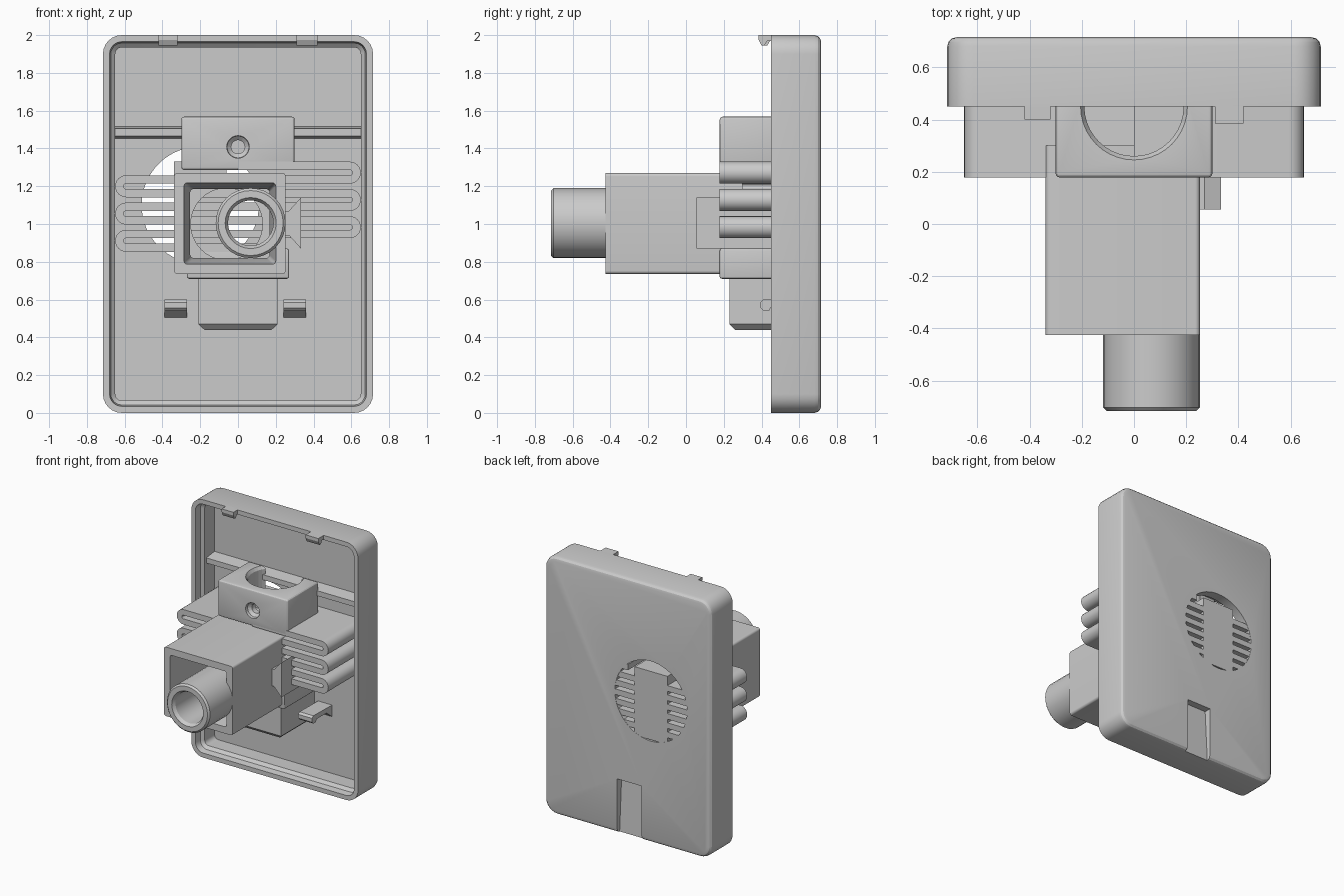
import bpy, bmesh
from math import sin, cos, pi
from mathutils import Vector

if "Cube" in bpy.data.objects:
    bpy.data.objects.remove(bpy.data.objects["Cube"])


def finish(name, bm):
    bmesh.ops.recalc_face_normals(bm, faces=bm.faces)
    me = bpy.data.meshes.new(name)
    bm.to_mesh(me)
    bm.free()
    ob = bpy.data.objects.new(name, me)
    bpy.context.collection.objects.link(ob)
    return ob


def activate(ob):
    bpy.ops.object.select_all(action='DESELECT')
    ob.select_set(True)
    bpy.context.view_layer.objects.active = ob


def smooth(ob):
    activate(ob)
    bpy.ops.object.shade_smooth_by_angle(angle=0.5)


def loft(name, rings, closed=False):
    """Skin a list of equal-length point rings; cap the ends unless closed."""
    bm = bmesh.new()
    loops = [[bm.verts.new(p) for p in r] for r in rings]
    pairs = list(zip(loops, loops[1:])) + ([(loops[-1], loops[0])] if closed else [])
    for a, b in pairs:
        for i in range(len(a)):
            j = (i + 1) % len(a)
            bm.faces.new((a[i], a[j], b[j], b[i]))
    if not closed:
        bm.faces.new(loops[0])
        bm.faces.new(loops[-1])
    return finish(name, bm)


def prism(name, pts, axis, a, b):
    """Extrude a 2D profile: axis y takes (x,z), axis x takes (y,z), axis z takes (x,y)."""
    put = {'x': lambda p, d: (d, p[0], p[1]), 'y': lambda p, d: (p[0], d, p[1]),
           'z': lambda p, d: (p[0], p[1], d)}[axis]
    return loft(name, [[put(p, d) for p in pts] for d in (a, b)])


def circle(cx, cy, r, n=40):
    return [(cx + r * cos(2 * pi * i / n), cy + r * sin(2 * pi * i / n)) for i in range(n)]


def rrect(x0, x1, z0, z1, r, n=6):
    pts = []
    for k, (cx, cz) in enumerate([(x1 - r, z1 - r), (x0 + r, z1 - r), (x0 + r, z0 + r), (x1 - r, z0 + r)]):
        for i in range(n + 1):
            t = (k + i / n) * pi / 2
            pts.append((cx + r * cos(t), cz + r * sin(t)))
    return pts


def at_y(pts, y):
    return [(p[0], y, p[1]) for p in pts]


def box(name, x, y, z, bevel=0):
    ob = prism(name, [(x[0], z[0]), (x[1], z[0]), (x[1], z[1]), (x[0], z[1])], 'y', *y)
    if bevel:
        m = ob.modifiers.new('bevel', 'BEVEL')
        m.width, m.segments = bevel, 3
        activate(ob)
        bpy.ops.object.modifier_apply(modifier='bevel')
        smooth(ob)
    return ob


def cut(ob, *cutters):
    activate(ob)
    for c in cutters:
        c.hide_render = True
        m = ob.modifiers.new('cut', 'BOOLEAN')
        m.operation, m.solver, m.object = 'DIFFERENCE', 'EXACT', c
        bpy.ops.object.modifier_apply(modifier=m.name)
        bpy.data.objects.remove(c)
    smooth(ob)


# wall plate: shallow tray open to the front, stepped rim, rounded back edge
def plate_ring(inset, y):
    return at_y(rrect(-.715 + inset, .715 - inset, inset, 2 - inset, max(.1 - inset, .025)), y)


plate = loft('wall_plate', [plate_ring(*p) for p in [
    (.065, .64), (.065, .52), (.042, .50), (.035, .45), (0, .45),
    (0, .68), (.005, .698), (.017, .71), (.035, .715)]])
cut(plate,
    prism('hole_cutter', circle(-.2, 1.1, .31, 64), 'y', .5, .9),
    prism('notch_cutter', [(.8, -.1), (.8, .42), (.66, .42), (.69, -.1)], 'x', -.12, .09))

# rib across the tray
prism('cross_rib', [(.66, 1.45), (.54, 1.465), (.54, 1.505), (.66, 1.52)], 'x', -.67, .67)

# clips on the top edge and lower latches
for side, x0, x1, y0 in (('left', -.42, -.32, .40), ('right', .31, .42, .385)):
    prism('top_clip_' + side, [(.47, 2), (y0, 2), (y0, 1.975), (y0 + .015, 1.945),
                               (y0 + .03, 1.945), (y0 + .045, 1.97), (.47, 1.97)], 'x', x0, x1)
for side, x0, x1 in (('left', -.39, -.27), ('right', .24, .36)):
    prism('latch_' + side, [(.66, .595), (.41, .60), (.395, .585), (.395, .555), (.41, .54),
                            (.44, .54), (.45, .56), (.57, .56), (.66, .49)], 'x', x0, x1)

# serpentine spring: one ribbon folded back and forth
levels = [1.308 - .0722 * i for i in range(7)]
path = [Vector((0, levels[0]))]
bend, half, reach = .0361, .022, .592
for i in range(6):
    s = 1 if i % 2 == 0 else -1
    for k in range(13):
        t = pi / 2 - pi * k / 12
        path.append(Vector((s * (reach + bend * cos(t)), levels[i] - bend + bend * sin(t))))
path.append(Vector((.25, levels[6])))
left, right = [], []
for i, p in enumerate(path):
    d = (path[min(i + 1, len(path) - 1)] - path[max(i - 1, 0)]).normalized()
    n = Vector((-d.y, d.x)) * half
    left.append(p + n)
    right.append(p - n)
smooth(prism('serpentine_spring', left + right[::-1], 'y', .178, .713))

# spine joining the spring behind the socket
box('spring_spine', (-.34, -.06), (.5, .714), (.8, 1.33))

# upper clamp block with cable channel and screw hole
clamp = box('clamp_block', (-.3, .3), (.178, .56), (1.286, 1.568), .016)
cut(clamp,
    loft('channel_cutter', [[(x, y, z) for x, y in circle(0, .45, r)]
                            for r, z in ((.19, 1.2), (.19, 1.545), (.225, 1.6))]),
    loft('screw_cutter', [at_y(circle(0, 1.408, r, 24), y)
                          for r, y in ((.062, .15), (.058, .20), (.036, .22), (.036, .35))]))

# lower block and plug under it
box('lower_block', (-.27, .27), (.178, .66), (.71, .87), .012)
plug_rings = [((.178, .26, .66), .44), ((.21, .23, .66), .47), ((.21, .23, .66), .74)]
loft('lower_plug', [[(-w, a, z), (w, a, z), (w, b, z), (-w, b, z)] for (w, a, b), z in plug_rings])


# hollow square socket
def socket_ring(inset, y):
    return at_y(rrect(-.338 + inset, .252 - inset, .735 + inset, 1.27 - inset, .018), y)


smooth(loft('square_socket', [socket_ring(*p) for p in
                              [(0, -.425), (0, .3), (.085, .3), (.085, -.2), (.052, -.425)]], True))
wall = box('socket_inner_wall', (-.3, .22), (.1, .17), (.77, 1.24))
cut(wall, prism('wall_cutter', circle(-.06, 1.0, .19), 'y', 0, .3))

# round tube leaving the socket
smooth(loft('round_tube', [at_y(circle(.067, 1.005, r, 32), y) for r, y in
                           [(.172, -.715), (.185, -.702), (.185, .12), (.12, .12),
                            (.12, -.69), (.135, -.715)]], True))

# flared tab on the side of the socket
prism('side_tab', [(.24, .94), (.27, .94), (.333, .87), (.333, 1.14), (.27, 1.07), (.24, 1.07)], 'y', .055, .47)
